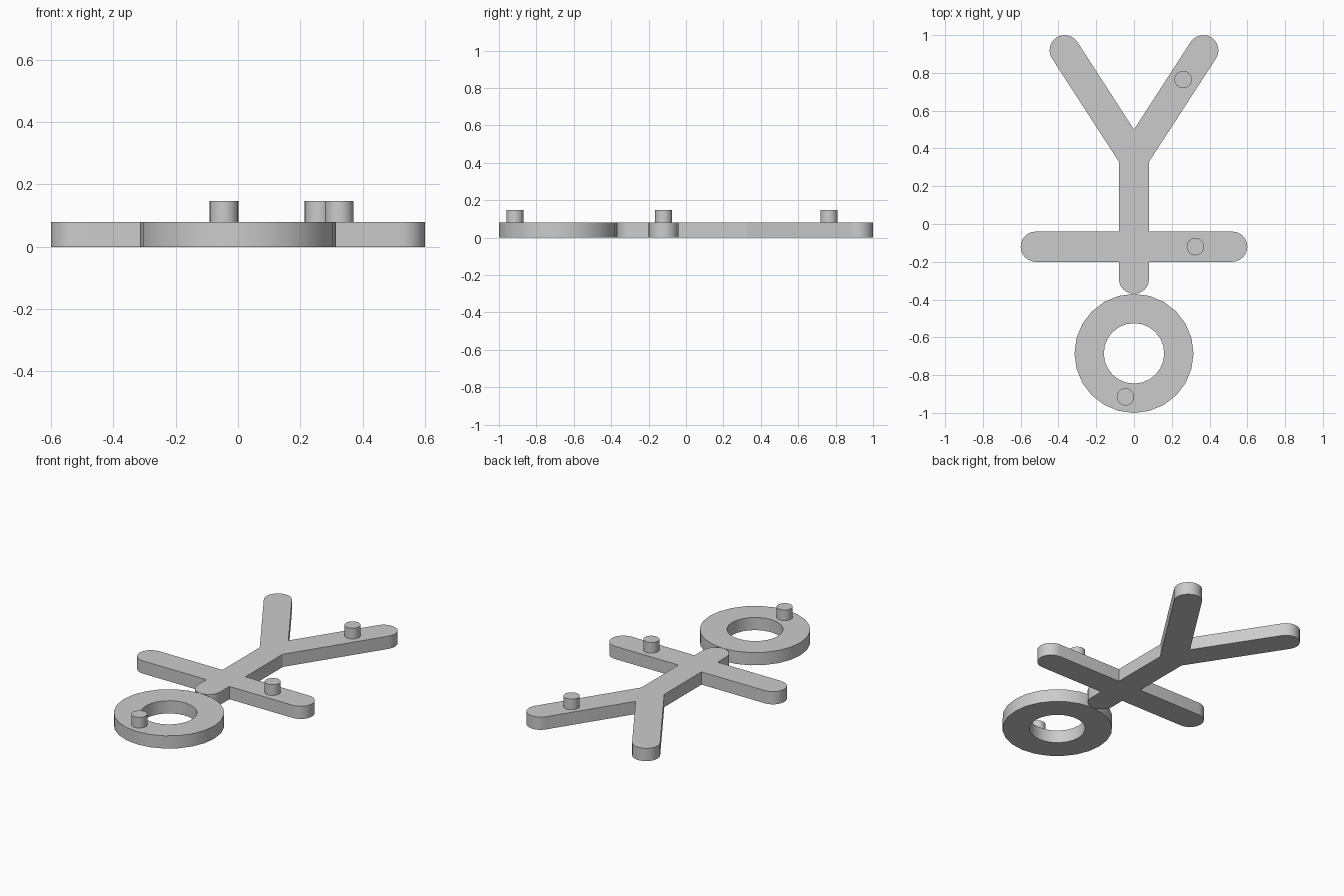
import bpy, bmesh
from math import radians, sin, cos, atan2, degrees, pi
from mathutils import Vector

cube = bpy.data.objects.get("Cube")
if cube:
    bpy.data.objects.remove(cube, do_unlink=True)

THICK = 0.08      # plate thickness
R = 0.08          # half width of the limbs
PEG_TOP = 0.147

grey = bpy.data.materials.new("plain grey")
grey.use_nodes = True
grey.diffuse_color = (0.6, 0.6, 0.6, 1)
grey.node_tree.nodes["Principled BSDF"].inputs["Base Color"].default_value = (0.6, 0.6, 0.6, 1)


def finish(name, bm):
    bmesh.ops.recalc_face_normals(bm, faces=bm.faces)
    mesh = bpy.data.meshes.new(name)
    bm.to_mesh(mesh)
    bm.free()
    mesh.materials.append(grey)
    obj = bpy.data.objects.new(name, mesh)
    bpy.context.collection.objects.link(obj)
    bpy.ops.object.select_all(action='DESELECT')
    obj.select_set(True)
    bpy.context.view_layer.objects.active = obj
    bpy.ops.object.shade_smooth_by_angle(angle=radians(30))
    return obj


def extrude_up(bm, faces, height):
    result = bmesh.ops.extrude_face_region(bm, geom=faces)
    moved = [g for g in result["geom"] if isinstance(g, bmesh.types.BMVert)]
    bmesh.ops.translate(bm, verts=moved, vec=(0, 0, height))


def arc(cx, cy, start, end, steps):
    angles = [radians(start + (end - start) * i / steps) for i in range(steps + 1)]
    return [(cx + R * cos(a), cy + R * sin(a)) for a in angles]


# Body: right half of the outline, from the crotch round to the neck, then mirrored
hip_y, foot = 0.353, (0.367, 0.92)
leg = degrees(atan2(foot[1] - hip_y, foot[0]))
half = [(0, 0.5)]
half += arc(*foot, leg + 90, leg - 90, 12)
half += [(R, 0.33), (R, -0.12 + R)]
half += arc(0.52, -0.12, 90, -90, 12)
half += [(R, -0.12 - R)]
half += arc(0, -0.29, 0, -90, 6)
outline = half + [(-x, y) for x, y in reversed(half[1:-1])]

bm = bmesh.new()
face = bm.faces.new([bm.verts.new((x, y, 0)) for x, y in outline])
extrude_up(bm, [face], THICK)
finish("body", bm)

# Head: flat ring
SIDES = 24
bm = bmesh.new()
rims = []
for radius in (0.16, 0.315):
    rims.append([bm.verts.new((radius * sin(2 * pi * i / SIDES),
                               -0.685 + radius * cos(2 * pi * i / SIDES), 0))
                 for i in range(SIDES)])
inner, outer = rims
faces = [bm.faces.new((inner[i - 1], inner[i], outer[i], outer[i - 1])) for i in range(SIDES)]
extrude_up(bm, faces, THICK)
finish("head_ring", bm)

# Pegs standing on the plate
pegs = {"leg_peg": (0.26, 0.765), "arm_peg": (0.325, -0.12), "head_peg": (-0.045, -0.915)}
for name, (x, y) in pegs.items():
    bm = bmesh.new()
    bmesh.ops.create_cone(bm, cap_ends=True, segments=24, radius1=0.046, radius2=0.046,
                          depth=PEG_TOP - THICK)
    bmesh.ops.translate(bm, verts=bm.verts, vec=Vector((x, y, (PEG_TOP + THICK) / 2)))
    finish(name, bm)
